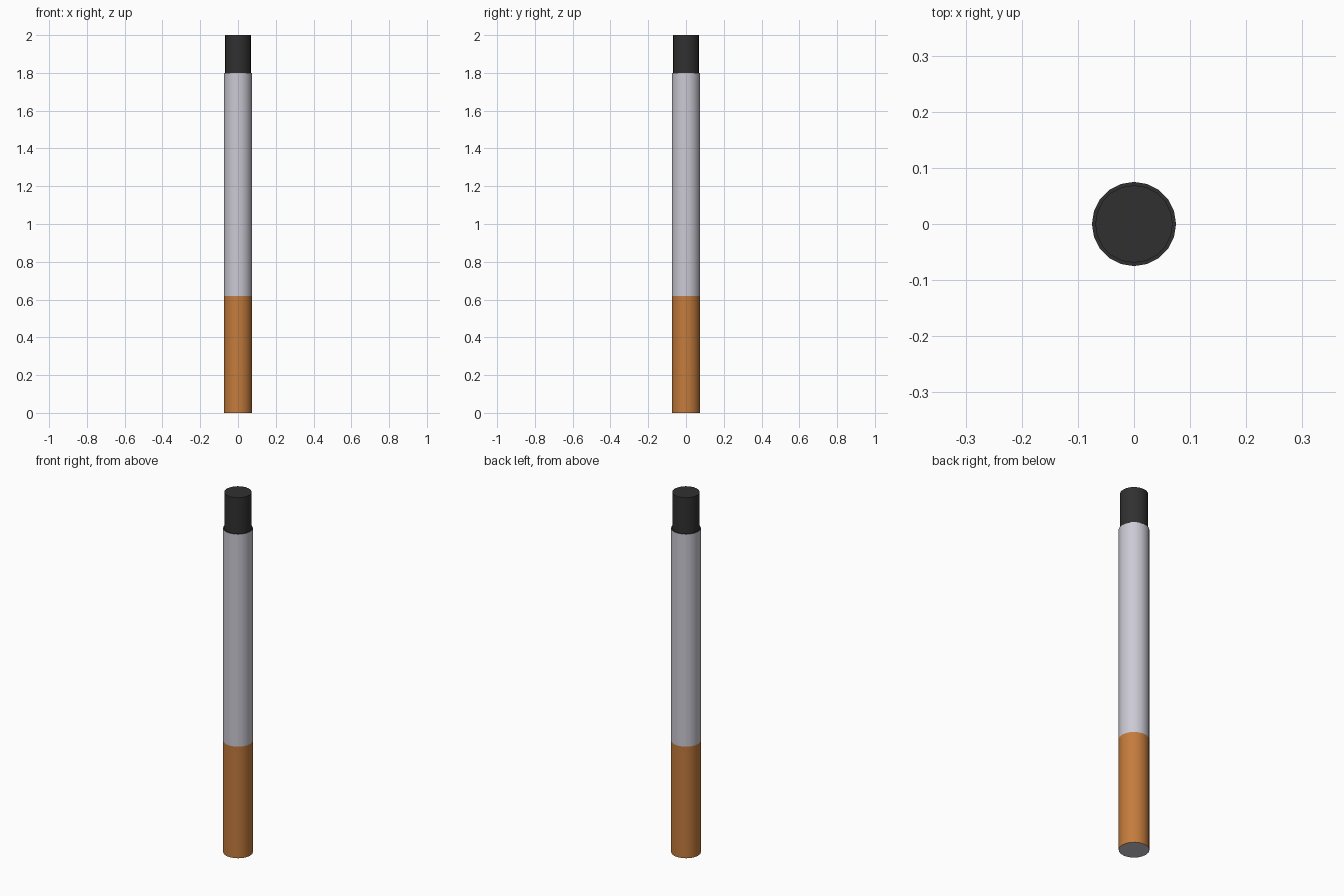
import bpy, bmesh
from math import radians

if "Cube" in bpy.data.objects:
    bpy.data.objects.remove(bpy.data.objects["Cube"])

SIDES = 20


def material(name, rgb):
    m = bpy.data.materials.new(name)
    m.diffuse_color = (*rgb, 1)
    m.use_nodes = True
    m.node_tree.nodes["Principled BSDF"].inputs["Base Color"].default_value = m.diffuse_color
    return m


paper = material("pale grey", (0.60, 0.59, 0.66))
cork = material("orange brown", (0.55, 0.20, 0.045))
ash = material("charcoal", (0.03, 0.03, 0.03))


def tube(name, radius, z0, z1, side, bottom=None, top=None):
    """Cylinder with its own colour for the side and for each optional cap."""
    bm = bmesh.new()
    bmesh.ops.create_cone(bm, cap_ends=True, segments=SIDES,
                          radius1=radius, radius2=radius, depth=z1 - z0)
    bmesh.ops.translate(bm, verts=bm.verts, vec=(0, 0, (z0 + z1) / 2))
    bm.normal_update()
    mats = [side]
    unused = []
    for f in bm.faces:
        if abs(f.normal.z) > 0.5:
            cap = top if f.normal.z > 0 else bottom
            if cap is None:
                unused.append(f)
                continue
            if cap not in mats:
                mats.append(cap)
            f.material_index = mats.index(cap)
    bmesh.ops.delete(bm, geom=unused, context='FACES')
    mesh = bpy.data.meshes.new(name)
    bm.to_mesh(mesh)
    bm.free()
    for m in mats:
        mesh.materials.append(m)
    ob = bpy.data.objects.new(name, mesh)
    bpy.context.collection.objects.link(ob)
    bpy.ops.object.select_all(action='DESELECT')
    ob.select_set(True)
    bpy.context.view_layer.objects.active = ob
    bpy.ops.object.shade_smooth_by_angle(angle=radians(40))


# Filter end with grey underside
tube("filter", 0.075, 0.0, 0.62, cork, bottom=paper)
# Paper body with a charred rim
tube("paper_body", 0.075, 0.62, 1.80, paper, top=ash)
# Narrower burnt tip
tube("ash_tip", 0.069, 1.80, 2.0, ash, top=ash)
